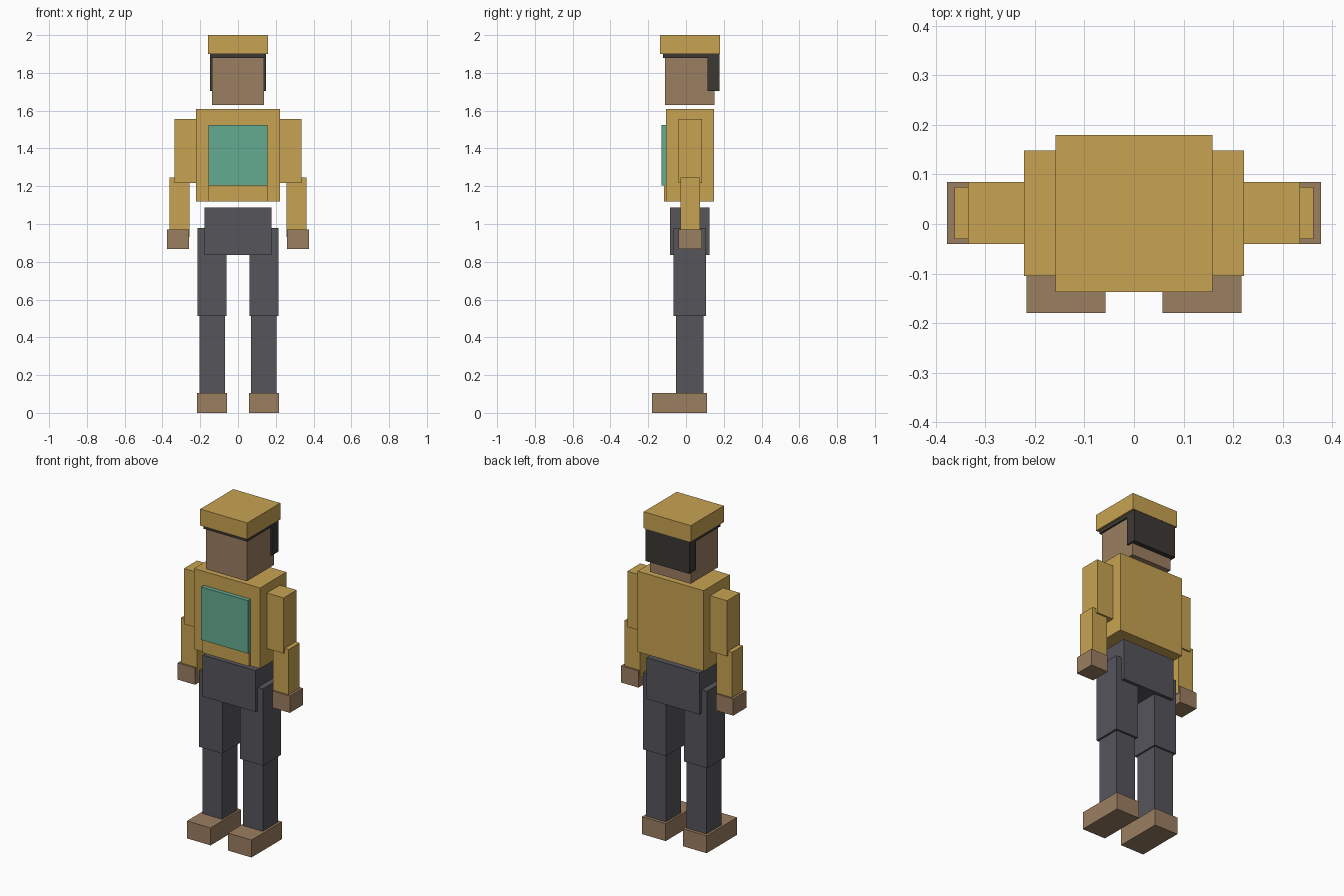
import bpy
import bmesh
from mathutils import Vector

cube = bpy.data.objects.get("Cube")
if cube:
    bpy.data.objects.remove(cube, do_unlink=True)


def make_material(name, rgb):
    mat = bpy.data.materials.new(name)
    mat.use_nodes = True
    color = (*rgb, 1.0)
    mat.diffuse_color = color
    bsdf = next(n for n in mat.node_tree.nodes if n.type == 'BSDF_PRINCIPLED')
    bsdf.inputs["Base Color"].default_value = color
    return mat


mustard = make_material("mustard cloth", (0.58, 0.37, 0.085))
brown = make_material("warm brown", (0.33, 0.21, 0.12))
charcoal = make_material("charcoal cloth", (0.093, 0.09, 0.105))
teal = make_material("teal panel", (0.13, 0.41, 0.28))
dark = make_material("dark hair", (0.045, 0.04, 0.034))


def box(name, mat, x, y, z):
    """Box from (min, max) ranges on each axis."""
    low, high = (Vector(c) for c in zip(x, y, z))
    size, middle = high - low, (low + high) / 2
    bm = bmesh.new()
    bmesh.ops.create_cube(bm, size=1)
    bmesh.ops.scale(bm, vec=size, verts=bm.verts)
    mesh = bpy.data.meshes.new(name)
    bm.to_mesh(mesh)
    bm.free()
    mesh.materials.append(mat)
    obj = bpy.data.objects.new(name, mesh)
    obj.location = middle
    bpy.context.collection.objects.link(obj)


def centred(name, mat, half, y, z):
    box(name, mat, (-half, half), y, z)


def pair(name, mat, x, y, z):
    box("left_" + name, mat, x, y, z)
    box("right_" + name, mat, (-x[1], -x[0]), y, z)


# Head
centred("cap", mustard, 0.158, (-0.137, 0.18), (1.90, 2.0))
centred("hair_top", dark, 0.147, (-0.122, 0.178), (1.878, 1.905))
centred("hair_back", dark, 0.147, (0.115, 0.178), (1.703, 1.90))
centred("head", brown, 0.137, (-0.11, 0.15), (1.63, 1.88))

# Torso
centred("torso", mustard, 0.222, (-0.105, 0.148), (1.12, 1.61))
centred("chest_panel", teal, 0.157, (-0.13, -0.10), (1.203, 1.525))
centred("waist_panel", mustard, 0.157, (-0.117, -0.10), (1.12, 1.203))
centred("hips", charcoal, 0.178, (-0.085, 0.125), (0.837, 1.088))

# Arms
pair("upper_arm", mustard, (0.217, 0.335), (-0.04, 0.085), (1.217, 1.555))
pair("forearm", mustard, (0.256, 0.362), (-0.03, 0.075), (0.93, 1.245))
pair("hand", brown, (0.26, 0.377), (-0.04, 0.085), (0.868, 0.97))

# Legs
pair("thigh", charcoal, (0.06, 0.215), (-0.065, 0.105), (0.513, 0.98))
pair("shin", charcoal, (0.07, 0.203), (-0.052, 0.093), (0.09, 0.54))
pair("shoe", brown, (0.058, 0.217), (-0.18, 0.112), (0, 0.106))
